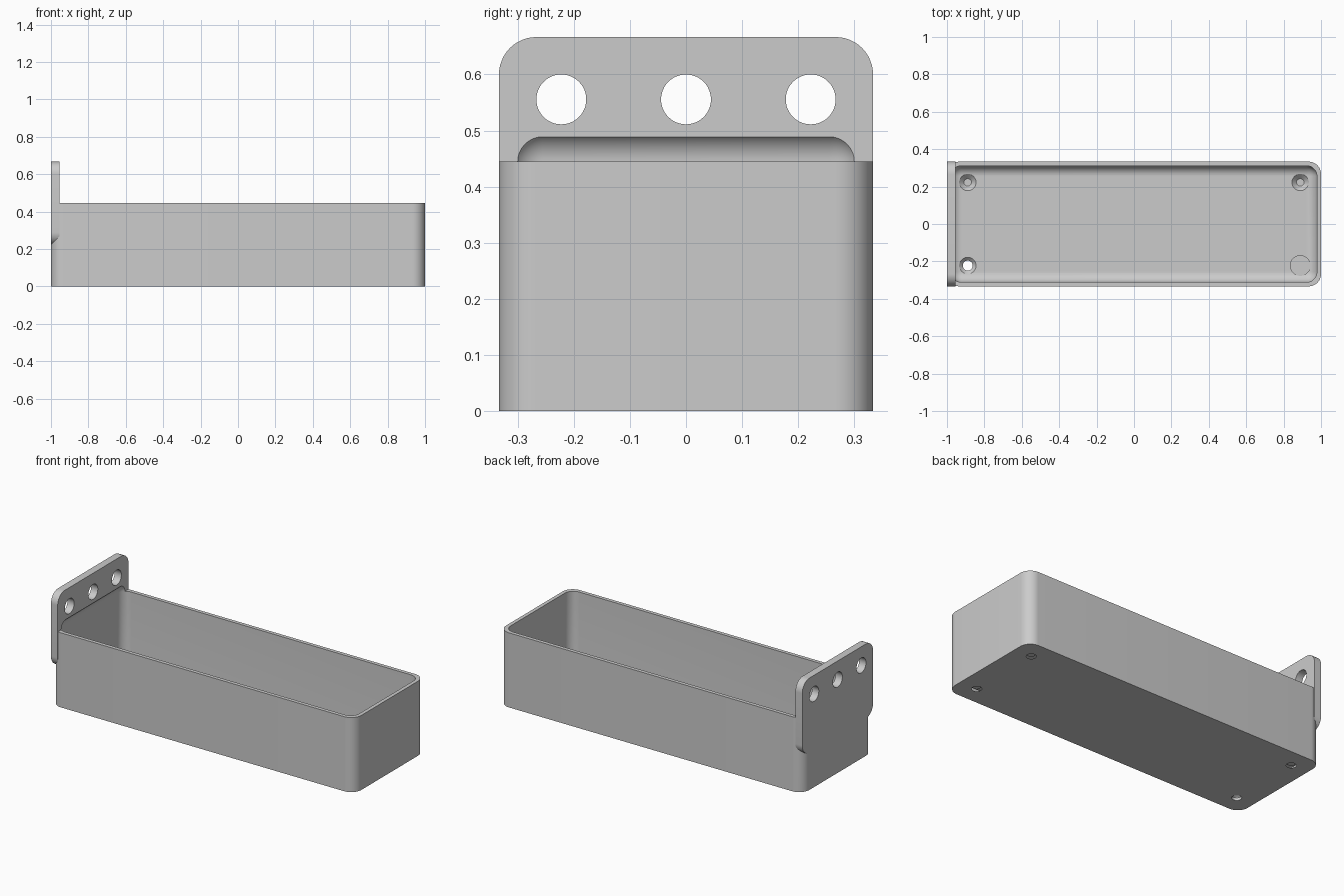
import bpy
import bmesh
import math
from mathutils import Matrix, Vector

cube = bpy.data.objects.get("Cube")
if cube:
    bpy.data.objects.remove(cube, do_unlink=True)

MM = 2 / 90          # one design unit
FLOOR = 1.5 * MM     # floor thickness

grey = bpy.data.materials.new("matte_grey")
grey.use_nodes = True
grey.diffuse_color = (0.6, 0.6, 0.6, 1)
grey.node_tree.nodes["Principled BSDF"].inputs["Base Color"].default_value = (0.6, 0.6, 0.6, 1)


def make_object(name, bm):
    bmesh.ops.recalc_face_normals(bm, faces=bm.faces)
    mesh = bpy.data.meshes.new(name)
    bm.to_mesh(mesh)
    bm.free()
    mesh.materials.append(grey)
    obj = bpy.data.objects.new(name, mesh)
    bpy.context.collection.objects.link(obj)
    return obj


def rounded_block(name, low, high, radius, axis=None, segments=12):
    """Block with the edges along one axis rounded, or all edges if axis is None."""
    low, high = Vector(low) * MM, Vector(high) * MM
    bm = bmesh.new()
    bmesh.ops.create_cube(bm, size=1)
    bmesh.ops.scale(bm, vec=high - low, verts=bm.verts)
    bmesh.ops.translate(bm, vec=(low + high) / 2, verts=bm.verts)
    edges = [e for e in bm.edges if axis is None
             or abs((e.verts[0].co - e.verts[1].co).normalized()[axis]) > 0.9]
    bmesh.ops.bevel(bm, geom=edges, offset=radius * MM, segments=segments,
                    profile=0.5, affect='EDGES', clamp_overlap=False)
    return make_object(name, bm)


def round_cutter(name, centre, depth, r1, r2, along_x=False):
    bm = bmesh.new()
    turn = Matrix.Rotation(math.pi / 2, 4, 'Y') if along_x else Matrix.Identity(4)
    bmesh.ops.create_cone(bm, cap_ends=True, segments=48, radius1=r1, radius2=r2,
                          depth=depth, matrix=Matrix.Translation(centre) @ turn)
    return make_object(name, bm)


def combine(target, other, operation):
    """Apply a boolean and discard the helper."""
    mod = target.modifiers.new(operation.lower(), 'BOOLEAN')
    mod.operation = operation
    mod.solver = 'EXACT'
    mod.object = other
    other.hide_render = True
    bpy.context.view_layer.objects.active = target
    bpy.ops.object.modifier_apply(modifier=mod.name)
    bpy.data.objects.remove(other, do_unlink=True)


# Tray body with upright rounded corners, and the hanging plate at its end
tray = rounded_block("tray_with_mounting_plate", (-45, -15, 0), (45, 15, 20), 3, axis=2)
plate = rounded_block("mounting_plate", (-45, -15, 10), (-43, 15, 30), 3, axis=0)
combine(tray, plate, 'UNION')

# Cavity, rounded on every edge and scooping into the plate
cavity = rounded_block("cavity_cutter", (-44, -14, FLOOR / MM), (44, 14, 22.5), 2.5)
combine(tray, cavity, 'DIFFERENCE')

# Three mounting holes through the plate
for y in (-10, 0, 10):
    hole = round_cutter("plate_hole_cutter", (-44 * MM, y * MM, 25 * MM),
                        6 * MM, 2 * MM, 2 * MM, along_x=True)
    combine(tray, hole, 'DIFFERENCE')

# Four countersunk holes through the floor
for x in (-40, 40):
    for y in (-10, 10):
        bore = round_cutter("bore_cutter", (x * MM, y * MM, 0), 2 * FLOOR,
                            1.2 * MM, 1.2 * MM)
        combine(tray, bore, 'DIFFERENCE')
        # 45 degree cone reaching 2 units radius at floor level
        sink = round_cutter("countersink_cutter", (x * MM, y * MM, FLOOR - 0.3 * MM),
                            1.6 * MM, 0.9 * MM, 2.5 * MM)
        combine(tray, sink, 'DIFFERENCE')

# Smooth rounded parts, keep real edges sharp
bpy.ops.object.select_all(action='DESELECT')
tray.select_set(True)
bpy.context.view_layer.objects.active = tray
bpy.ops.object.shade_smooth_by_angle(angle=math.radians(25))
